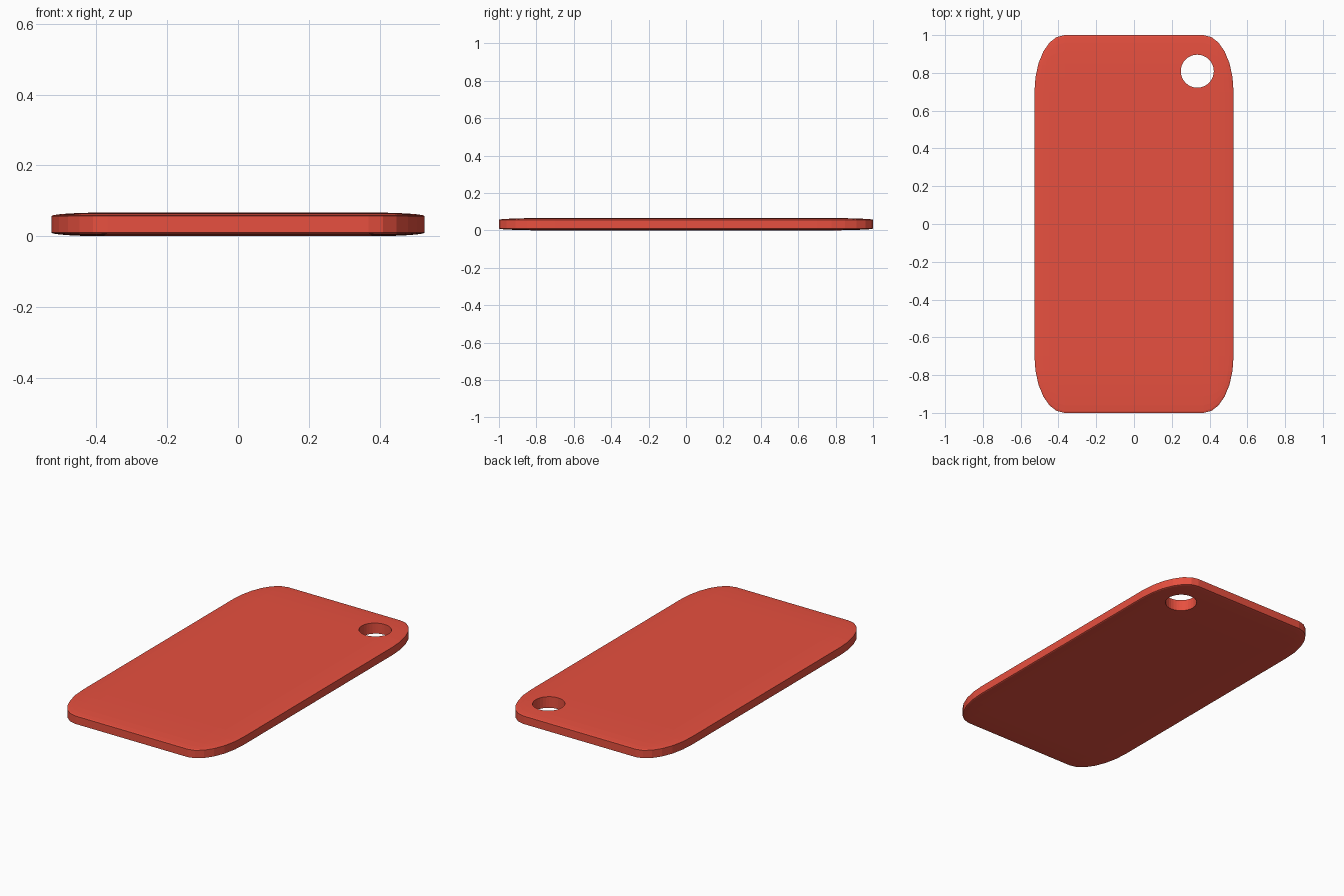
import bpy, bmesh
from mathutils import Matrix, Vector

if "Cube" in bpy.data.objects:
    bpy.data.objects.remove(bpy.data.objects["Cube"])

HALF = Vector((0.527, 1.0, 0.0335))


def mesh_object(name, bm):
    mesh = bpy.data.meshes.new(name)
    bm.to_mesh(mesh)
    bm.free()
    obj = bpy.data.objects.new(name, mesh)
    bpy.context.collection.objects.link(obj)
    return obj


# Plate: a rounded cube squashed flat, giving elliptical corners
bm = bmesh.new()
bmesh.ops.create_cube(bm, size=2)
bmesh.ops.bevel(bm, geom=bm.edges[:], offset=0.3, offset_type='OFFSET',
                segments=6, profile=0.5, affect='EDGES')
bmesh.ops.scale(bm, vec=HALF, verts=bm.verts)
bmesh.ops.translate(bm, vec=(0, 0, HALF.z), verts=bm.verts)
plate = mesh_object("tag_plate", bm)

# Cutter for the round hole in the corner
bm = bmesh.new()
bmesh.ops.create_cone(bm, cap_ends=True, segments=32, radius1=0.0875,
                      radius2=0.0875, depth=0.5,
                      matrix=Matrix.Translation((0.335, 0.809, HALF.z)))
cutter = mesh_object("hole_cutter", bm)
cutter.hide_render = True
cutter.hide_set(True)

hole = plate.modifiers.new("corner_hole", 'BOOLEAN')
hole.operation = 'DIFFERENCE'
hole.solver = 'EXACT'
hole.object = cutter

# Red finish
red = bpy.data.materials.new("red")
red.diffuse_color = (0.8, 0.08, 0.05, 1)
red.use_nodes = True
red.node_tree.nodes["Principled BSDF"].inputs["Base Color"].default_value = red.diffuse_color
plate.data.materials.append(red)
